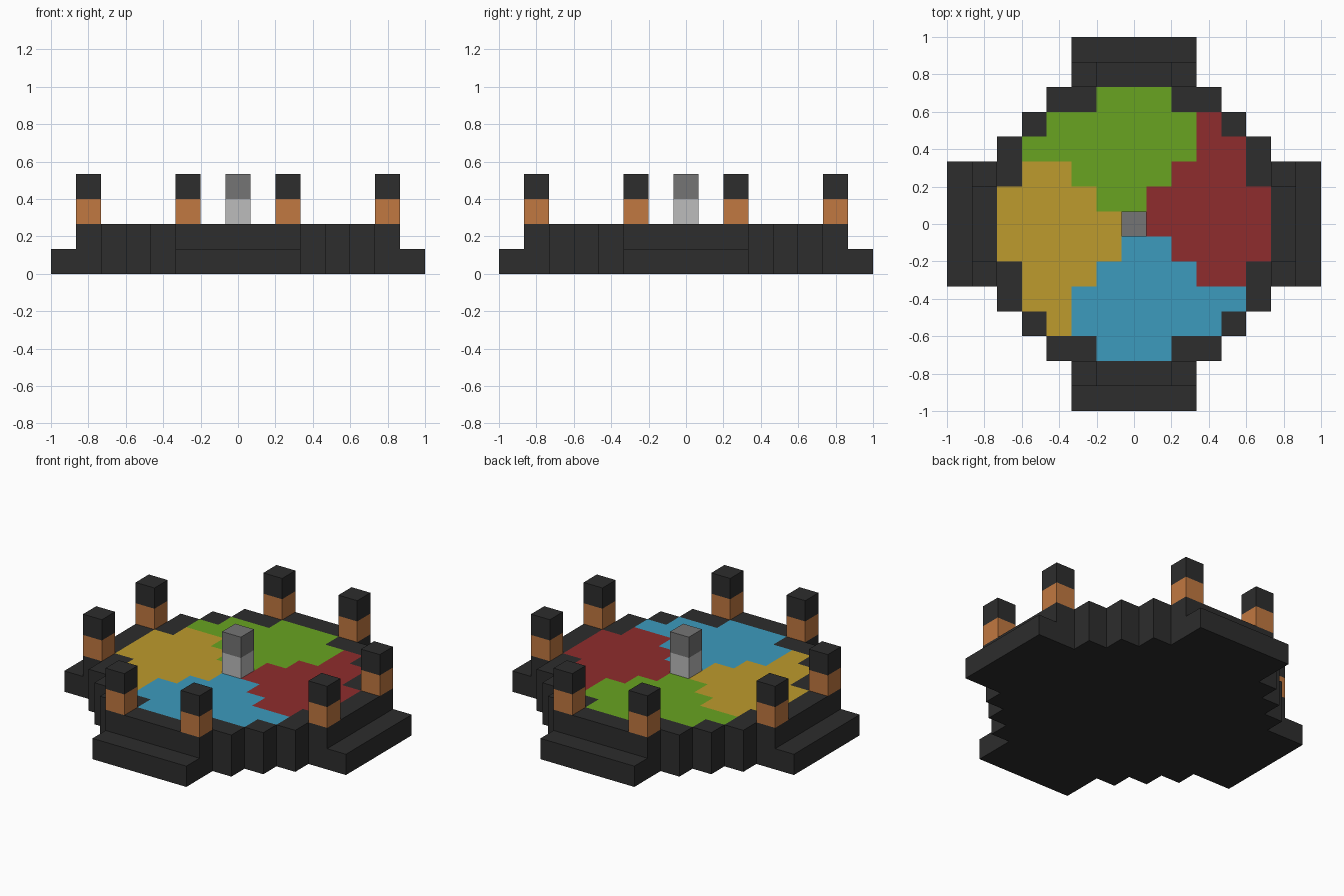
import bpy, bmesh
from mathutils import Vector

if "Cube" in bpy.data.objects:
    bpy.data.objects.remove(bpy.data.objects["Cube"], do_unlink=True)

U = 2 / 15  # one block


def material(name, rgb):
    lin = [((c / 255 + 0.055) / 1.055) ** 2.4 for c in rgb]
    m = bpy.data.materials.new(name)
    m.use_nodes = True
    m.diffuse_color = (*lin, 1)
    m.node_tree.nodes["Principled BSDF"].inputs["Base Color"].default_value = (*lin, 1)
    return m


black = material("black", (45, 45, 45))
green = material("green", (104, 163, 33))
red = material("red", (143, 44, 45))
blue = material("blue", (60, 155, 190))
yellow = material("yellow", (190, 155, 45))
orange = material("orange", (193, 120, 65))
light_grey = material("light grey", (188, 188, 188))
dark_grey = material("dark grey", (117, 117, 117))


def finish(name, bm, mats):
    mesh = bpy.data.meshes.new(name)
    bm.to_mesh(mesh)
    bm.free()
    for m in mats:
        mesh.materials.append(m)
    ob = bpy.data.objects.new(name, mesh)
    bpy.context.collection.objects.link(ob)
    return ob


def box(name, centre, size, mat):
    """Box measured in blocks; centre gives x, y and the bottom z."""
    bm = bmesh.new()
    bmesh.ops.create_cube(bm, size=1)
    for v in bm.verts:
        v.co = Vector((centre[0] + v.co.x * size[0],
                       centre[1] + v.co.y * size[1],
                       centre[2] + (v.co.z + 0.5) * size[2])) * U
    return finish(name, bm, [mat])


# Half width of the platform for each block row away from the middle
half_width = [6, 6, 6, 5, 4, 3, 2]
# Runs of blocks in the rear colour zone; the other zones are quarter turns of it
zone_runs = {1: (-1, 0), 2: (-2, 1), 3: (-4, 2), 4: (-3, 2), 5: (-1, 1)}


def zone(i, j):
    for k in range(4):
        if j in zone_runs and zone_runs[j][0] <= i <= zone_runs[j][1]:
            return k + 1
        i, j = -j, i
    return 0


# Platform: stepped block outline, top faces coloured by zone
bm = bmesh.new()
for j in range(-6, 7):
    w = half_width[abs(j)]
    for i in range(-w, w + 1):
        corners = [(-.5, -.5), (.5, -.5), (.5, .5), (-.5, .5)]
        bm.faces.new([bm.verts.new(((i + a) * U, (j + b) * U, 0)) for a, b in corners])
bmesh.ops.remove_doubles(bm, verts=bm.verts[:], dist=0.001)
res = bmesh.ops.extrude_face_region(bm, geom=bm.faces[:], use_keep_orig=True)
lifted = [g for g in res["geom"] if isinstance(g, bmesh.types.BMVert)]
bmesh.ops.translate(bm, verts=lifted, vec=(0, 0, 2 * U))
bmesh.ops.recalc_face_normals(bm, faces=bm.faces[:])
for f in bm.faces:
    c = f.calc_center_median() / U
    if c.z > 1.9:
        f.material_index = zone(round(c.x), round(c.y))
bmesh.ops.dissolve_limit(bm, angle_limit=0.02, verts=bm.verts[:],
                         edges=bm.edges[:], delimit={"MATERIAL"})
finish("platform", bm, [black, green, red, blue, yellow])

# Low steps on the four sides
for name, x, y in (("front", 0, -7), ("back", 0, 7), ("left", 7, 0), ("right", -7, 0)):
    box(name + "_step", (x, y, 0), (5, 1, 1) if y else (1, 5, 1), black)

# Eight torch posts flanking the steps
for a in (-2, 2):
    for b in (-6, 6):
        for x, y in ((a, b), (b, a)):
            tag = ("back" if y > 0 else "front") + ("_left" if x > 0 else "_right")
            tag += "_side" if abs(x) > abs(y) else "_end"
            box(tag + "_post_base", (x, y, 2), (1, 1, 1), orange)
            box(tag + "_post_cap", (x, y, 3), (1, 1, 1), black)

# Central pillar
box("pillar_base", (0, 0, 2), (1, 1, 1), light_grey)
box("pillar_cap", (0, 0, 3), (1, 1, 1), dark_grey)
